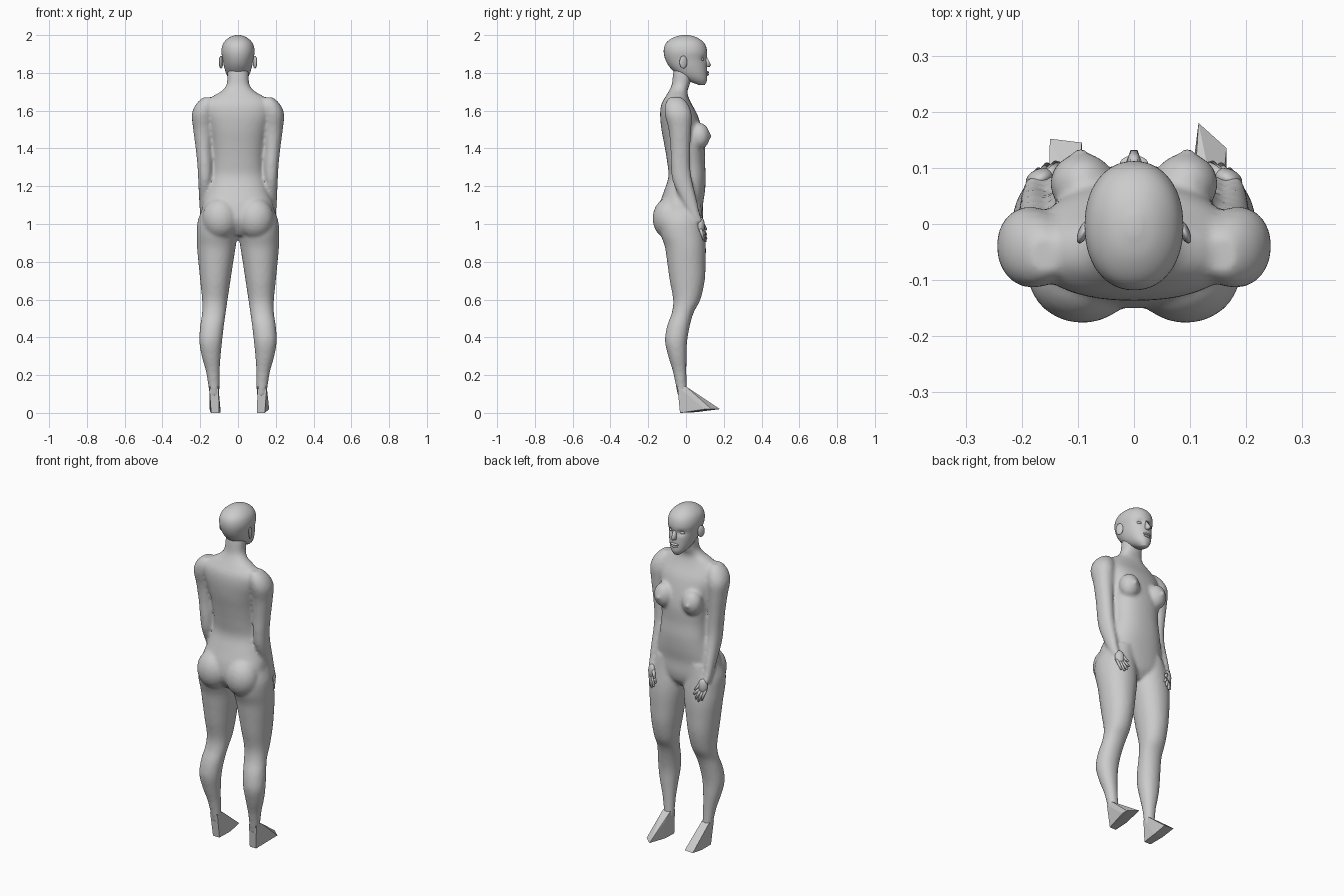
import bpy, bmesh, math
from mathutils import Vector, Matrix

skin = bpy.data.materials.new("plain grey")
skin.diffuse_color = (0.6, 0.6, 0.6, 1)


def finish(name, bm, smooth=True):
    bmesh.ops.recalc_face_normals(bm, faces=bm.faces)
    me = bpy.data.meshes.new(name)
    bm.to_mesh(me)
    bm.free()
    me.materials.append(skin)
    for p in me.polygons:
        p.use_smooth = smooth
    ob = bpy.data.objects.new(name, me)
    bpy.context.collection.objects.link(ob)
    return ob


def spline(rows, steps=4):
    """Catmull-Rom through the section rows."""
    out = []
    for i in range(len(rows) - 1):
        a, b, c, d = (rows[min(max(i + k, 0), len(rows) - 1)] for k in (-1, 0, 1, 2))
        for s in range(steps):
            t = s / steps
            out.append([0.5 * (2 * q + (r - p) * t + (2 * p - 5 * q + 4 * r - u) * t * t
                               + (3 * q - p - 3 * r + u) * t ** 3)
                        for p, q, r, u in zip(a, b, c, d)])
    return out + [rows[-1]]


def loft(bm, rows, power=2.0, side=1, n=40):
    """Stack of horizontal rounded sections: z, x0, x1, y0, y1."""
    rings = []
    for z, x0, x1, y0, y1 in spline(rows):
        ring = []
        for k in range(n):
            a = 2 * math.pi * k / n
            c, s = math.cos(a), math.sin(a)
            c = math.copysign(abs(c) ** (2 / power), c)
            s = math.copysign(abs(s) ** (2 / power), s)
            ring.append(bm.verts.new((side * ((x0 + x1) / 2 + (x1 - x0) / 2 * c),
                                      (y0 + y1) / 2 + (y1 - y0) / 2 * s, z)))
        rings.append(ring)
    for r, q in zip(rings, rings[1:]):
        for k in range(n):
            bm.faces.new((r[k], r[(k + 1) % n], q[(k + 1) % n], q[k]))
    bm.faces.new(rings[0])
    bm.faces.new(rings[-1])


def ball(bm, centre, radii, rot=0.0):
    m = Matrix.Translation(centre) @ Matrix.Rotation(rot, 4, 'Z') @ Matrix.Diagonal((*radii, 1))
    bmesh.ops.create_uvsphere(bm, u_segments=24, v_segments=16, radius=1, matrix=m)


def tube(bm, p, q, r0, r1):
    p, q = Vector(p), Vector(q)
    d = q - p
    m = Matrix.Translation((p + q) / 2) @ d.to_track_quat('Z', 'Y').to_matrix().to_4x4()
    bmesh.ops.create_cone(bm, cap_ends=True, segments=10, radius1=r0, radius2=r1,
                          depth=d.length, matrix=m)
    ball(bm, q, (r1, r1, r1))


def hull(bm, pts):
    bmesh.ops.convex_hull(bm, input=[bm.verts.new(p) for p in pts])


# Body: torso, neck, legs and arms fused into one skin
torso = [(.94, .05, -.10, .05), (.98, .14, -.13, .08), (1.03, .19, -.15, .09),
         (1.10, .187, -.142, .09), (1.17, .165, -.118, .10), (1.25, .145, -.093, .105),
         (1.33, .138, -.10, .10), (1.42, .145, -.115, .10), (1.50, .158, -.13, .085),
         (1.58, .18, -.137, .06), (1.635, .175, -.13, .03), (1.675, .135, -.108, .012),
         (1.705, .085, -.09, .008), (1.74, .06, -.075, .02), (1.80, .056, -.068, .035),
         (1.84, .05, -.06, .035)]
leg = [(1.10, .02, .18, -.12, .08), (1.02, .005, .212, -.14, .09), (.95, .003, .218, -.135, .10),
       (.88, .012, .217, -.112, .105), (.80, .025, .21, -.10, .104), (.70, .04, .20, -.086, .099),
       (.60, .055, .19, -.068, .076), (.53, .065, .19, -.075, .04), (.46, .075, .20, -.10, .02),
       (.38, .084, .205, -.111, .006), (.30, .092, .192, -.094, .003), (.22, .097, .17, -.07, .002),
       (.14, .098, .157, -.053, .004), (.09, .10, .15, -.045, .01)]
arm = [(1.67, .13, .185, -.09, -.02), (1.635, .12, .222, -.11, .01), (1.58, .125, .244, -.112, .03),
       (1.50, .132, .237, -.092, .027), (1.40, .138, .224, -.082, .022), (1.30, .136, .214, -.08, .022),
       (1.22, .138, .21, -.068, .034), (1.13, .148, .206, -.027, .056), (1.06, .155, .202, .01, .072),
       (1.01, .153, .198, .035, .09)]
bm = bmesh.new()
loft(bm, [(z, -x, x, a, b) for z, x, a, b in torso], 2.3)
for s in (1, -1):
    loft(bm, leg, 2.1, s)
    loft(bm, arm, 2.1, s)
    ball(bm, (s * .092, -.087, 1.03), (.098, .09, .11))            # buttock
    ball(bm, (s * .092, .072, 1.465), (.058, .054, .07))           # breast
    ball(bm, (s * .096, .124, 1.465), (.013, .013, .013))          # nipple
body = finish("body", bm)
mod = body.modifiers.new("fuse", 'REMESH')
mod.mode = 'VOXEL'
mod.voxel_size = 0.01
mod.use_smooth_shade = True
mod = body.modifiers.new("soften", 'SMOOTH')
mod.iterations = 4

# Head, with eye sockets pressed in
skull = [(1.737, .018, .065, .10), (1.76, .042, .005, .111), (1.79, .06, -.045, .112),
         (1.83, .073, -.086, .111), (1.87, .081, -.109, .109), (1.91, .088, -.118, .112),
         (1.945, .083, -.113, .104), (1.97, .068, -.094, .085), (1.99, .042, -.06, .052),
         (2.0, .012, -.02, .015)]
bm = bmesh.new()
loft(bm, [(z, -x, x, a, b) for z, x, a, b in skull], 2.15, 1, 56)
for v in bm.verts:
    if v.co.y > 0.03:
        d = ((abs(v.co.x) - .035) / .018) ** 2 + ((v.co.z - 1.873) / .013) ** 2
        v.co.y -= .014 * math.exp(-d)
finish("head", bm)

# Face features
bm = bmesh.new()
for s in (1, -1):
    ball(bm, (s * .035, .082, 1.872), (.015, .014, .009))
finish("eyes", bm)
bm = bmesh.new()
hull(bm, [(-.007, .108, 1.89), (.007, .108, 1.89), (-.018, .10, 1.832), (.018, .10, 1.832),
          (-.006, .132, 1.842), (.006, .132, 1.842), (0, .126, 1.832)])
finish("nose", bm)
bm = bmesh.new()
ball(bm, (0, .108, 1.803), (.025, .014, .007))
ball(bm, (0, .107, 1.791), (.021, .014, .007))
finish("lips", bm)
bm = bmesh.new()
for s in (1, -1):
    ball(bm, (s * .09, -.014, 1.857), (.009, .022, .034), s * .4)
finish("ears", bm)

# Hands resting on the front of the thighs
tips = [(.128, .105, .945), (.14, .107, .922), (.155, .104, .91), (.17, .095, .915)]
bm = bmesh.new()
for s in (1, -1):
    ball(bm, (s * .168, .08, .992), (.026, .018, .042), s * -.4)
    for i, t in enumerate(tips):
        tube(bm, (s * (.15 + .011 * i), .088 - .004 * i, .975), (s * t[0], t[1], t[2]), .009, .006)
    tube(bm, (s * .155, .085, 1.005), (s * .135, .106, .972), .011, .006)
finish("hands", bm)

# Feet: faceted wedges, each turned a little differently
toes = {1: [(.115, .18, .02), (.165, .135, .02), (.165, .10, .02), (.10, .06, .005)],
        -1: [(.15, .152, .02), (.093, .145, .02), (.147, .06, .004), (.092, .06, .004)]}
for s, toe in toes.items():
    bm = bmesh.new()
    pts = [(x, y, .14) for x in (.104, .152) for y in (-.045, 0)]
    pts += [(.10, -.032, 0), (.142, -.032, 0), (.105, .05, .10), (.145, .05, .10)] + toe
    hull(bm, [(s * x, y, z) for x, y, z in pts])
    finish("right_foot" if s > 0 else "left_foot", bm, False)
